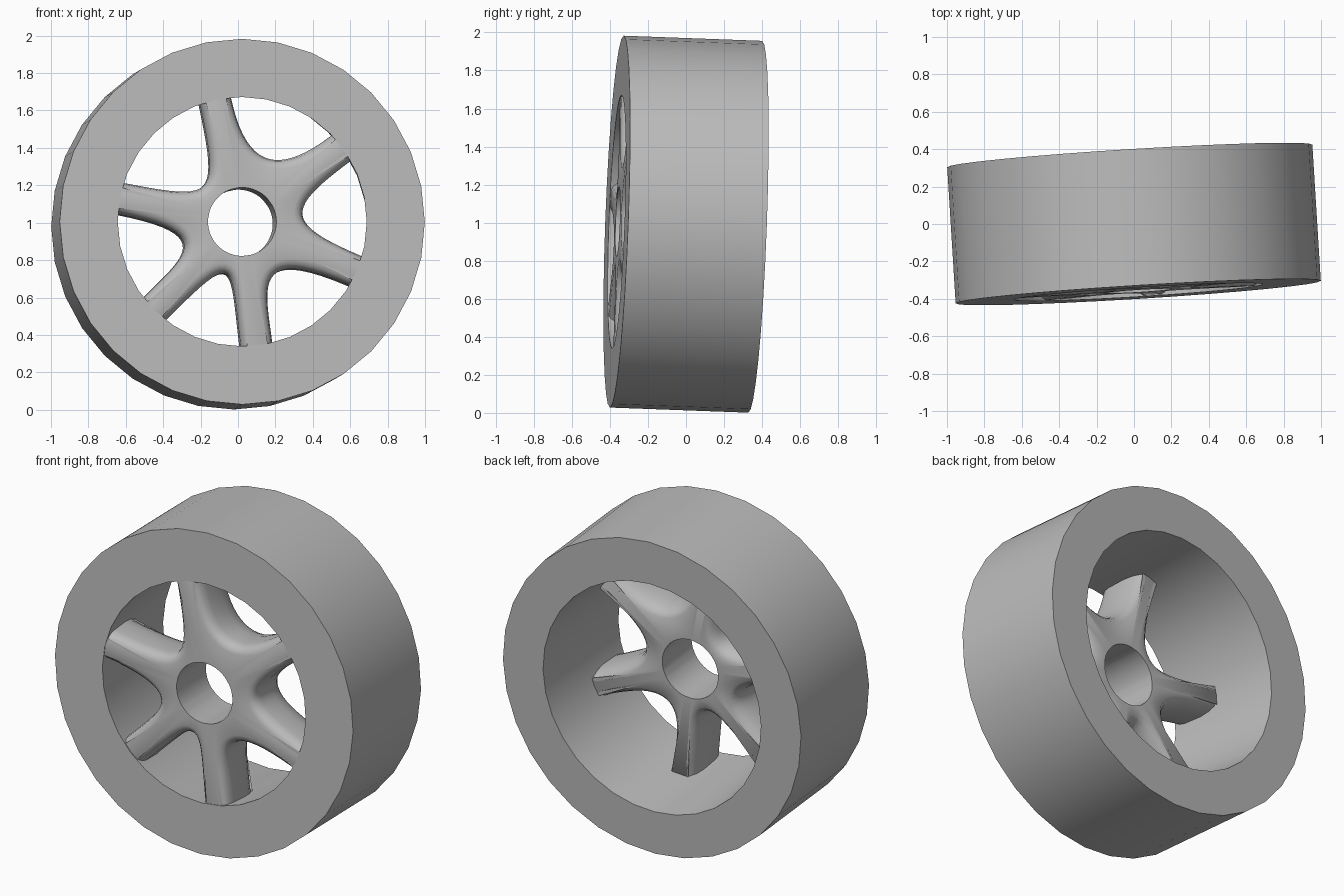
import bpy, bmesh
from math import sin, cos, pi, radians
from mathutils import Vector, Matrix

if "Cube" in bpy.data.objects:
    bpy.data.objects.remove(bpy.data.objects["Cube"], do_unlink=True)

# Plain grey for the whole wheel
grey = bpy.data.materials.new("plain_grey")
grey.use_nodes = True
grey.diffuse_color = (0.5, 0.5, 0.5, 1)
grey.node_tree.nodes["Principled BSDF"].inputs["Base Color"].default_value = (0.5, 0.5, 0.5, 1)

# The axle leans slightly off the y axis
axle = Vector((-0.062, 1, -0.037))
placement = Matrix.Translation((0, 0, 0.992)) @ Vector((0, 1, 0)).rotation_difference(axle).to_matrix().to_4x4()


def polar(angle, r):
    return Vector((cos(angle) * r, sin(angle) * r))


def circle(r, n):
    return [polar(2 * pi * i / n, r) for i in range(n)]


def loft(name, rings, smooth_angle):
    """Join closed rings of (depth, outline) into a solid that loops back on itself."""
    bm = bmesh.new()
    loops = [[bm.verts.new((p.x, y, p.y)) for p in pts] for y, pts in rings]
    n = len(loops[0])
    for k, a in enumerate(loops):
        b = loops[(k + 1) % len(loops)]
        for i in range(n):
            j = (i + 1) % n
            bm.faces.new((a[i], a[j], b[j], b[i]))
    bmesh.ops.recalc_face_normals(bm, faces=bm.faces)
    bm.transform(placement)
    mesh = bpy.data.meshes.new(name)
    bm.to_mesh(mesh)
    bm.free()
    mesh.materials.append(grey)
    obj = bpy.data.objects.new(name, mesh)
    bpy.context.collection.objects.link(obj)
    bpy.ops.object.select_all(action='DESELECT')
    obj.select_set(True)
    bpy.context.view_layer.objects.active = obj
    bpy.ops.object.shade_smooth_by_angle(angle=radians(smooth_angle))
    return obj


# Tyre with a bore that widens towards the back
half = 0.365
loft("tyre", [(-half, circle(0.667, 32)), (-half, circle(0.978, 32)),
              (half, circle(0.978, 32)), (half, circle(0.715, 32))], 30)

# Spoke directions, and the innermost point of each opening between spokes
spokes = [radians(a) for a in (-23, 36.5, 102, 169, 225, 277)]
openings = [(7, 0.33), (66, 0.37), (136, 0.28), (204, 0.335), (254, 0.29), (298, 0.34)]
half_width = 0.085


def spoke_edge(angle, side, r):
    return polar(angle, r) + polar(angle + pi / 2, half_width * side)


def opening_curve(a0, a1, apex, steps=20):
    """Cubic arch running in along one spoke, through the apex, out along the next."""
    p0, p3 = spoke_edge(a0, 1, 0.66), spoke_edge(a1, -1, 0.66)
    u0, u1 = -polar(a0, 1), -polar(a1, 1)
    need = (8 * apex - p0 - p3) / 3 - p0 - p3
    det = u0.x * u1.y - u0.y * u1.x
    s = (need.x * u1.y - need.y * u1.x) / det
    t = (u0.x * need.y - u0.y * need.x) / det
    p1, p2 = p0 + u0 * s, p3 + u1 * t
    pts = [spoke_edge(a0, 1, 0.76)]
    for k in range(steps + 1):
        f = k / steps
        g = 1 - f
        pts.append(p0 * g**3 + p1 * 3 * g * g * f + p2 * 3 * g * f * f + p3 * f**3)
    return pts + [spoke_edge(a1, -1, 0.76)]


outline = []
for i, (angle, r) in enumerate(openings):
    outline += opening_curve(spokes[i], spokes[(i + 1) % 6], polar(radians(angle), r))


def inset(pts, d):
    result = []
    for i, p in enumerate(pts):
        t = (pts[(i + 1) % len(pts)] - pts[i - 1]).normalized()
        result.append(p + Vector((-t.y, t.x)) * d)
    return result


# Hub and spokes: rounded star with a round centre hole
hole = [p.normalized() * 0.183 for p in outline]
profile = [(-0.36, 0.05), (-0.35, 0.025), (-0.33, 0.008), (-0.29, 0),
           (-0.17, 0), (-0.11, 0.01), (-0.07, 0.028), (-0.045, 0.055)]
rings = [(-0.36, hole)] + [(y, inset(outline, d)) for y, d in profile] + [(-0.045, hole)]
loft("hub_and_spokes", rings, 55)
